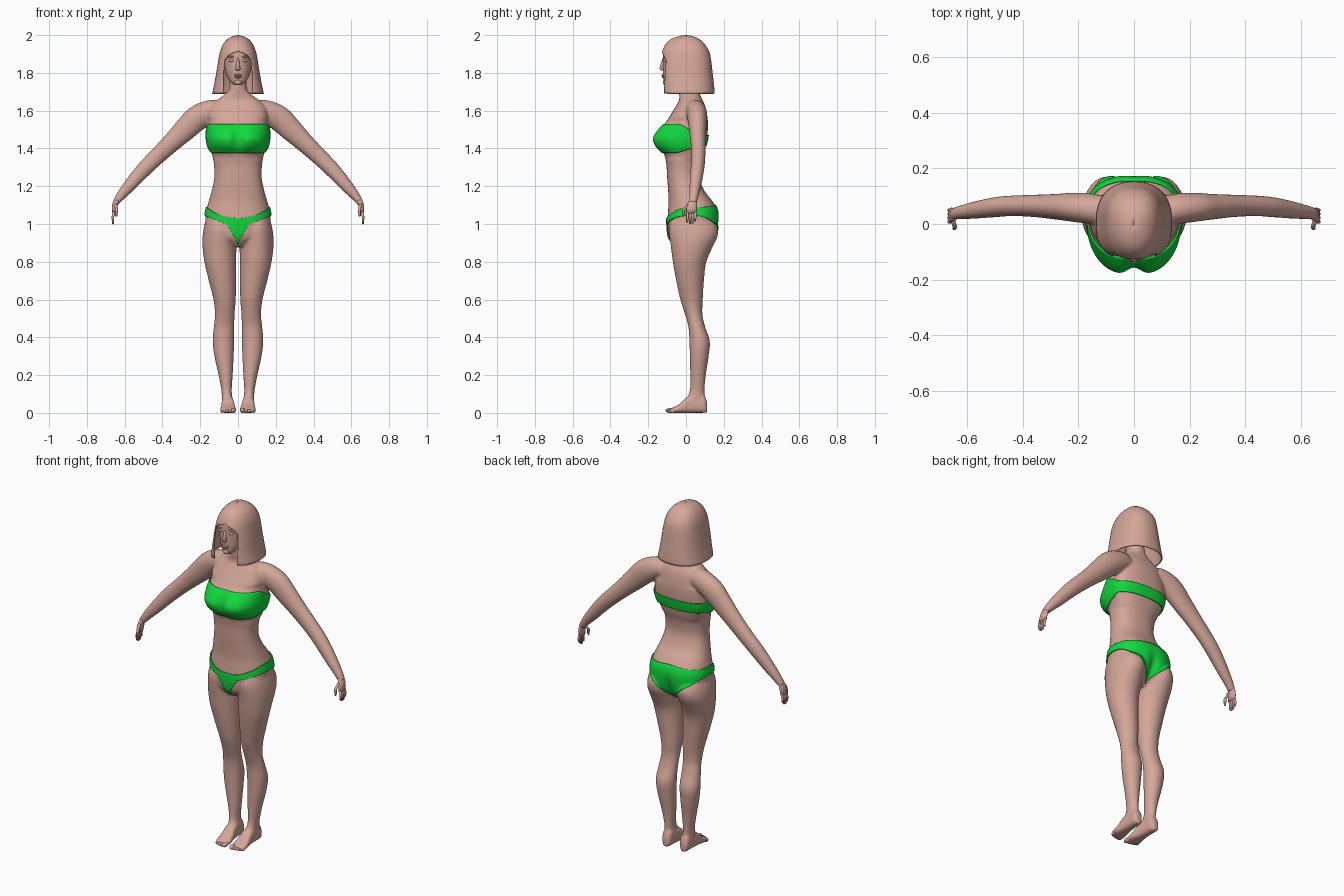
import bpy, bmesh, math
from mathutils import Vector as V, Matrix

if "Cube" in bpy.data.objects:
    bpy.data.objects.remove(bpy.data.objects["Cube"])

def material(name, rgb):
    m = bpy.data.materials.new(name)
    m.diffuse_color = (*rgb, 1)
    m.use_nodes = True
    m.node_tree.nodes["Principled BSDF"].inputs["Base Color"].default_value = m.diffuse_color
    return m

SKIN = material("skin", (0.66, 0.385, 0.32))
GREEN = material("bright green", (0.006, 0.70, 0.05))

def finish(name, bm, mat):
    bmesh.ops.remove_doubles(bm, verts=bm.verts, dist=1e-5)
    bmesh.ops.recalc_face_normals(bm, faces=bm.faces)
    me = bpy.data.meshes.new(name)
    bm.to_mesh(me)
    bm.free()
    me.materials.append(mat)
    for p in me.polygons:
        p.use_smooth = True
    ob = bpy.data.objects.new(name, me)
    bpy.context.collection.objects.link(ob)
    return ob

def curve(rows, t):
    """Smooth interpolation of rows keyed by their first number."""
    t = min(max(t, rows[0][0]), rows[-1][0])
    i = max(k for k in range(len(rows) - 1) if rows[k][0] <= t)
    a, b = rows[i], rows[i + 1]
    p, q = rows[max(i - 1, 0)], rows[min(i + 2, len(rows) - 1)]
    h = b[0] - a[0]
    s = (t - a[0]) / h
    out = []
    for k in range(1, len(a)):
        m0 = (b[k] - p[k]) / (b[0] - p[0]) * h
        m1 = (q[k] - a[k]) / (q[0] - a[0]) * h
        out.append((2*s**3 - 3*s**2 + 1) * a[k] + (s**3 - 2*s**2 + s) * m0
                   + (3*s**2 - 2*s**3) * b[k] + (s**3 - s**2) * m1)
    return out

def steps(a, b, n):
    return [a + (b - a) * i / n for i in range(n + 1)]

def loft(bm, rings, closed=True, caps=True):
    vs = [[bm.verts.new(p) for p in r] for r in rings]
    n = len(vs[0])
    for a, b in zip(vs, vs[1:]):
        for i in range(n if closed else n - 1):
            j = (i + 1) % n
            bm.faces.new((a[i], a[j], b[j], b[i]))
    if caps:
        bm.faces.new(vs[0])
        bm.faces.new(vs[-1])

def sup(t, p):
    c, s = math.cos(t), math.sin(t)
    return math.copysign(abs(c)**(2/p), c), math.copysign(abs(s)**(2/p), s)

def angles(n):
    return [2 * math.pi * i / n for i in range(n)]

def oval(c, ax, ay, n=20):
    return [c + ax * math.cos(t) + ay * math.sin(t) for t in angles(n)]

def blob(bm, c, r):
    bmesh.ops.create_uvsphere(bm, u_segments=16, v_segments=10, radius=1,
                              matrix=Matrix.Translation(c) @ Matrix.Diagonal((*r, 1)))

# torso: height, half width, front y, back y
TORSO = [(.88, .05, -.05, .09), (.92, .13, -.085, .135), (.96, .165, -.095, .16),
         (1.02, .172, -.098, .168), (1.07, .168, -.095, .165), (1.12, .155, -.092, .14),
         (1.18, .138, -.095, .095), (1.25, .125, -.1, .07), (1.32, .128, -.105, .075),
         (1.37, .138, -.12, .09), (1.41, .155, -.16, .1), (1.45, .163, -.176, .11),
         (1.49, .163, -.155, .115), (1.54, .16, -.108, .116), (1.59, .155, -.075, .11),
         (1.63, .14, -.05, .1), (1.66, .105, -.035, .085), (1.70, .055, -.038, .07),
         (1.74, .045, -.04, .06), (1.80, .042, -.04, .06)]

def torso(z, t, off=0):
    w, yf, yb = curve(TORSO, z)
    yc = (yf + yb) / 2 if z < 1.35 or z > 1.56 else yb - .08
    c, s = sup(t, 2.35)
    x = (w + off) * c
    y = yc + s * ((yb - yc if s > 0 else yc - yf) + off)
    if s < 0:   # cleavage
        y += .028 * math.exp(-(x/.035)**2 - ((z - 1.45)/.06)**2)
    else:       # cleft of the seat
        y -= .03 * math.exp(-(x/.025)**2 - ((z - .95)/.07)**2)
    return V((x, y, z))

# leg: height, inner x, outer x, front y, back y
LEG = [(.03, .028, .085, -.005, .106), (.07, .03, .085, .003, .102), (.12, .033, .088, .02, .098),
       (.2, .028, .103, .022, .105), (.3, .023, .125, .02, .12), (.38, .02, .134, .018, .126),
       (.46, .02, .128, .012, .1), (.52, .018, .122, -.005, .087), (.6, .012, .13, -.03, .089),
       (.7, .01, .155, -.052, .095), (.8, .01, .178, -.07, .108), (.88, .008, .188, -.08, .142),
       (.93, .008, .188, -.087, .166), (.98, .01, .181, -.09, .168), (1.04, .03, .165, -.07, .13)]
# arm: x, z, y, radius across, radius in depth
ARM = [(.1, 1.605, .045, .055, .055), (.16, 1.59, .055, .063, .055), (.22, 1.557, .06, .067, .052),
       (.28, 1.5, .062, .061, .046), (.36, 1.423, .065, .05, .04), (.44, 1.347, .065, .044, .037),
       (.5, 1.287, .06, .041, .036), (.57, 1.208, .05, .034, .031), (.62, 1.15, .042, .025, .025),
       (.65, 1.11, .036, .018, .021)]
# foot: y, inner x, outer x, top z
FOOT = [(-.085, .012, .088, .02), (-.06, .01, .094, .033), (-.03, .013, .092, .05),
        (0, .02, .088, .08), (.05, .026, .085, .1), (.1, .03, .084, .09), (.112, .042, .073, .05)]

# body: torso, legs, feet and arms merged into one smooth skin
bm = bmesh.new()
loft(bm, [[torso(z, t) for t in angles(56)] for z in steps(.88, 1.8, 70)])
for sx in (1, -1):
    rings = []
    for z in steps(.03, 1.04, 60):
        a, b, f, k = curve(LEG, z)
        rings.append(oval(V((sx*(a + b)/2, (f + k)/2, z)), V(((b - a)/2, 0, 0)), V((0, (k - f)/2, 0)), 28))
    loft(bm, rings)
    rings = []
    for y in steps(-.085, .112, 24):
        a, b, h = curve(FOOT, y)
        rings.append([V((sx*(a + b)/2 + (b - a)/2*c, y, h/2 + h/2*s))
                      for c, s in (sup(t, 2.8) for t in angles(24))])
    loft(bm, rings)
    rows = [(i, *r) for i, r in enumerate(ARM)]
    rings = []
    for u in steps(0, len(ARM) - 1, 45):
        x, z, y, rp, ry = curve(rows, u)
        x0, z0 = curve(rows, u - .1)[:2]
        x1, z1 = curve(rows, u + .1)[:2]
        n = V((z0 - z1, 0, x1 - x0)).normalized()
        rings.append(oval(V((sx*x, y, z)), V((sx*n.x, 0, n.z))*rp, V((0, ry, 0)), 24))
    loft(bm, rings)
body = finish("body", bm, SKIN)
m = body.modifiers.new("merge", 'REMESH')
m.mode, m.voxel_size, m.use_smooth_shade = 'VOXEL', .0065, True
m = body.modifiers.new("soften", 'SMOOTH')
m.factor, m.iterations = .5, 6

# hands and toes
for sx, side in ((1, "left"), (-1, "right")):
    bm = bmesh.new()
    rows = [(1.055, .655, .028, .010, .026), (1.08, .655, .03, .013, .029),
            (1.11, .649, .034, .016, .024), (1.135, .634, .038, .015, .018)]
    loft(bm, [oval(V((sx*x, y, z)), V((rx, 0, 0)), V((0, ry, 0))) for z, x, y, rx, ry in rows])
    fingers = [((.656, y, 1.065), (.663, y, 1.035), (.661, y - .002, tip), .0068)
               for y, tip in ((.008, 1.012), (.022, 1.003), (.036, 1.005), (.049, 1.018))]
    for a, b, c, r in fingers + [((.648, .01, 1.105), (.642, -.012, 1.075), (.645, -.016, 1.045), .008)]:
        loft(bm, [oval(V((sx*p[0], p[1], p[2])), V((k*r, 0, 0)), V((0, k*r, 0)), 12)
                  for p, k in ((a, 1), (b, 1), (c, .75))])
        blob(bm, V((sx*c[0], c[1], c[2])), (r*.75, r*.75, r*.7))
    finish(side + "_hand", bm, SKIN)
    bm = bmesh.new()
    for x, y, r in ((.024, -.084, .013), (.043, -.085, .0095), (.058, -.082, .009),
                    (.072, -.077, .0085), (.084, -.07, .008)):
        blob(bm, V((sx*x, y, r)), (r, r*1.9, r))
    finish(side + "_toes", bm, SKIN)

# head
HEAD = [(1.735, .018, -.106, -.07), (1.75, .038, -.116, -.03), (1.78, .058, -.12, .03),
        (1.82, .07, -.122, .07), (1.87, .075, -.123, .09), (1.92, .074, -.117, .1), (1.96, .055, -.08, .07)]
bm = bmesh.new()
rings = []
for z in steps(1.735, 1.96, 24):
    w, f, b = curve(HEAD, z)
    rings.append([V((w*c, (f + b)/2 + (b - f)/2*s, z)) for c, s in (sup(t, 2.2) for t in angles(40))])
loft(bm, rings)
finish("head", bm, SKIN)

# face features
bm = bmesh.new()
loft(bm, [oval(V((0, y, z)), V((r, 0, 0)), V((0, d, 0)), 14) for z, y, r, d in
          ((1.875, -.119, .006, .007), (1.845, -.125, .008, .01), (1.822, -.128, .013, .014),
           (1.812, -.122, .011, .009))])
blob(bm, V((0, -.121, 1.787)), (.022, .009, .006))
blob(bm, V((0, -.119, 1.777)), (.018, .009, .006))
blob(bm, V((0, -.112, 1.75)), (.02, .011, .014))
for sx in (1, -1):
    blob(bm, V((sx*.033, -.111, 1.865)), (.016, .01, .008))
    blob(bm, V((sx*.034, -.112, 1.885)), (.021, .01, .004))
finish("face_features", bm, SKIN)

# bobbed hair, open at the face and underneath
HAIR = [(1.69, .137, -.125, .152), (1.74, .126, -.127, .148), (1.8, .115, -.128, .141),
        (1.88, .102, -.13, .131), (1.92, .093, -.124, .12), (1.96, .074, -.102, .093),
        (1.985, .048, -.068, .06), (1.996, .022, -.03, .03), (2.0, .001, -.002, .002)]
GAP = [(1.69, .076), (1.8, .078), (1.865, .073), (1.89, .055), (1.905, .03), (1.915, 0), (2, 0)]
bm = bmesh.new()
rings = []
for z in steps(1.69, 1.86, 12) + steps(1.865, 1.915, 10) + steps(1.925, 1.985, 7) + [1.992, 1.996, 2.0]:
    w, f, b = curve(HAIR, z)
    p = 2.2 + .7 * max(0, min(1, (1.95 - z) / .15))
    g = next(a[1] + (c[1] - a[1]) * (z - a[0]) / (c[0] - a[0]) for a, c in zip(GAP, GAP[1:]) if z <= c[0])
    a = math.acos((g / w) ** (p / 2))
    ring = []
    for t in steps(-a, math.pi + a, 56):
        c, s = sup(t, p if math.sin(t) < 0 else 2.3)
        ring.append(V((w*c, .01 + s*(b - .01 if s > 0 else .01 - f) if z < 1.99 else s*b, z)))
    rings.append(ring)
loft(bm, rings, closed=False, caps=False)
hair = finish("hair", bm, SKIN)
m = hair.modifiers.new("thickness", 'SOLIDIFY')
m.thickness, m.offset = .006, -1

# swimwear: bands that follow the torso between two edge heights
def garment(name, edges, off, wrap):
    bm = bmesh.new()
    cols = []
    for t in angles(128):
        lo, hi = edges(t)
        cols.append([torso(z, t, off) for z in steps(lo, hi, 20)])
    loft(bm, [list(r) for r in zip(*cols)], caps=False)
    ob = finish(name, bm, GREEN)
    if wrap:
        m = ob.modifiers.new("fit", 'SHRINKWRAP')
        m.target, m.wrap_mode, m.offset = body, 'ABOVE_SURFACE', off
    m = ob.modifiers.new("thickness", 'SOLIDIFY')
    m.thickness, m.offset = .006, -1

def top_edges(t):
    f = max(0, min(1, (.35 - math.sin(t)) / .8))
    f = f * f * (3 - 2 * f)
    return 1.41 - .035 * f, 1.47 + .06 * f

def bottom_edges(t):
    u = abs(sup(t, 2.35)[0])
    if math.sin(t) < 0:
        lo = .888 + .112 * (u / .33) if u < .33 else 1.0 + .045 * (u - .33) / .67
        return lo, 1.03 + .06 * u * u
    return .888 + .157 * u ** .8, 1.105 - .015 * u

garment("bandeau_top", top_edges, .008, False)
garment("bikini_bottom", bottom_edges, .007, True)
